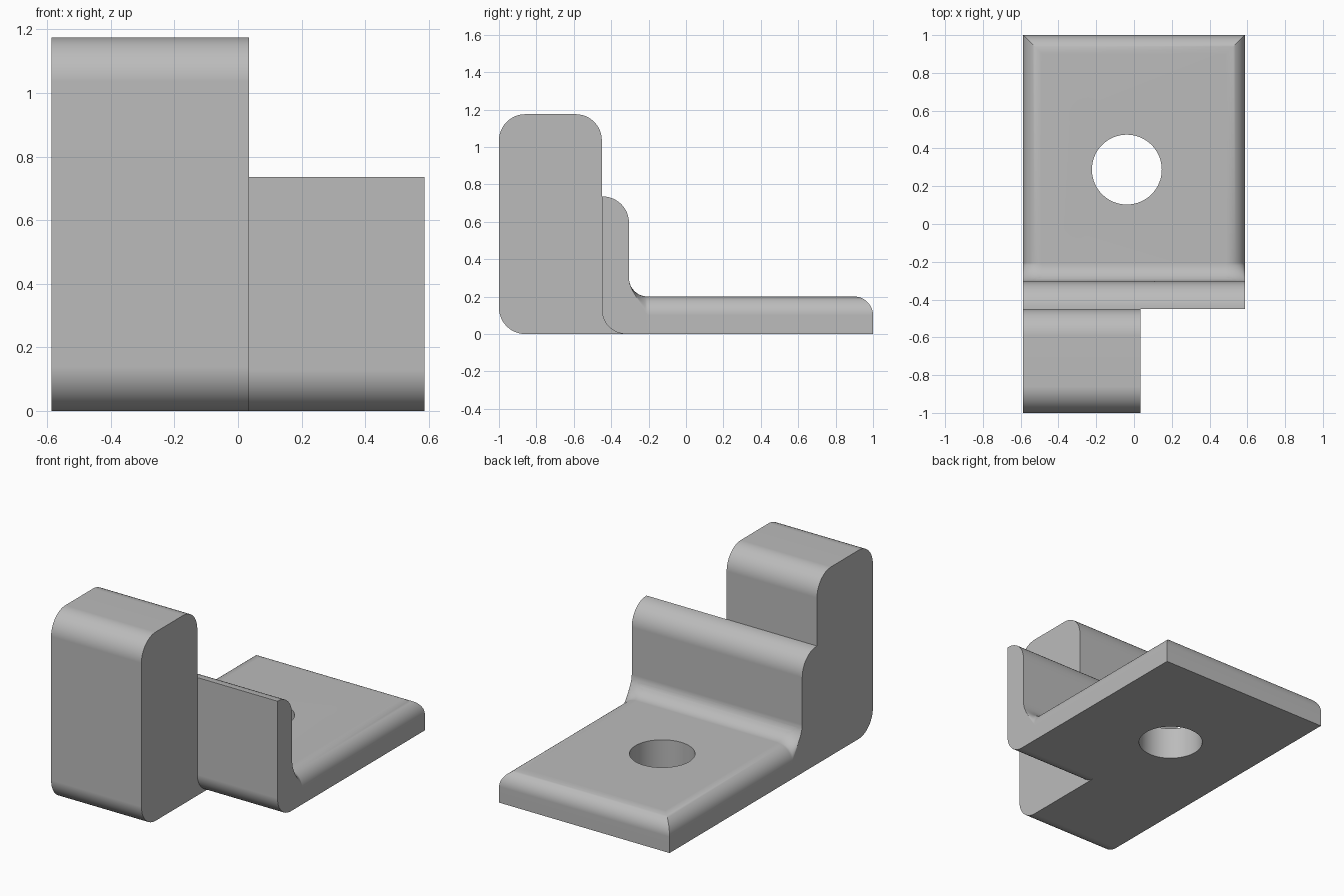
import bpy, bmesh
from math import sin, cos, pi, sqrt
from mathutils import Vector

cube = bpy.data.objects.get("Cube")
if cube:
    bpy.data.objects.remove(cube)

HALF = 0.587      # half width of the bracket
STEPS = 12        # segments per rounded corner

grey = bpy.data.materials.new("plain grey")
grey.use_nodes = True
grey.diffuse_color = (0.5, 0.5, 0.5, 1)
grey.node_tree.nodes["Principled BSDF"].inputs["Base Color"].default_value = (0.5, 0.5, 0.5, 1)


def finish(name, bm):
    bmesh.ops.recalc_face_normals(bm, faces=bm.faces)
    mesh = bpy.data.meshes.new(name)
    bm.to_mesh(mesh)
    bm.free()
    mesh.materials.append(grey)
    obj = bpy.data.objects.new(name, mesh)
    bpy.context.collection.objects.link(obj)
    return obj


def slab(name, x0, x1, corners):
    """Extrude a (y, z, radius) outline of right-angled corners along x."""
    points = []
    for i, (y, z, r) in enumerate(corners):
        p = Vector((y, z))
        if r == 0:
            points.append(p)
            continue
        a = (Vector(corners[i - 1][:2]) - p).normalized() * r
        b = (Vector(corners[(i + 1) % len(corners)][:2]) - p).normalized() * r
        for k in range(STEPS + 1):
            t = k / STEPS * pi / 2
            points.append(p + a * (1 - sin(t)) + b * (1 - cos(t)))
    bm = bmesh.new()
    face = bm.faces.new([bm.verts.new((x0, p.x, p.y)) for p in points])
    out = bmesh.ops.extrude_face_region(bm, geom=[face])
    moved = [v for v in out["geom"] if isinstance(v, bmesh.types.BMVert)]
    bmesh.ops.translate(bm, verts=moved, vec=(x1 - x0, 0, 0))
    return finish(name, bm)


def combine(target, other, operation):
    mod = target.modifiers.new(operation.lower(), "BOOLEAN")
    mod.object, mod.operation, mod.solver = other, operation, "EXACT"
    bpy.context.view_layer.objects.active = target
    bpy.ops.object.modifier_apply(modifier=mod.name)
    bpy.data.objects.remove(other)


# Plate with rounded side and back edges and a fillet running up the wall
WALL, TOP, R, FILLET = -0.305, 0.2, 0.1, 0.1
arc = [k / STEPS * pi / 2 for k in range(STEPS + 1)]
inset = [R * (1 - cos(a)) for a in arc]
columns = [-HALF + d for d in inset] + [HALF - d for d in reversed(inset)]
rows = [WALL - 0.01] + [WALL + FILLET * (1 - cos(a)) for a in arc] + [1 - d for d in reversed(inset)]


def drop(distance):
    """Fall of the rounded edge at a distance in from the side."""
    u = max(0, R - distance)
    return R - sqrt(max(0, R * R - u * u))


def height(x, y):
    reach = min(1, max(0, (y - WALL) / FILLET))
    rise = FILLET - sqrt(max(0, FILLET ** 2 - (FILLET * (1 - reach)) ** 2))
    side = drop(HALF - abs(x)) * reach ** 1.5
    return TOP + rise - max(side, drop(1 - y))


bm = bmesh.new()
grid = [[bm.verts.new((x, y, height(x, y))) for x in columns] for y in rows]
for low, high in zip(grid, grid[1:]):
    for i in range(len(columns) - 1):
        a, b, c, d = low[i], low[i + 1], high[i + 1], high[i]
        twist = a.co.z + c.co.z - b.co.z - d.co.z
        if abs(twist) < 1e-6:
            bm.faces.new((a, b, c, d))
        elif twist > 0:
            bm.faces.new((a, b, c))
            bm.faces.new((a, c, d))
        else:
            bm.faces.new((a, b, d))
            bm.faces.new((b, c, d))
rim = [e for e in bm.edges if e.is_boundary]
skirt = bmesh.ops.extrude_edge_only(bm, edges=rim)["geom"]
for v in skirt:
    if isinstance(v, bmesh.types.BMVert):
        v.co.z = 0
bmesh.ops.holes_fill(bm, edges=[e for e in bm.edges if e.is_boundary], sides=0)
bracket = finish("bracket", bm)

# Round hole through the plate
bpy.ops.mesh.primitive_cylinder_add(vertices=64, radius=0.185, depth=1, location=(-0.038, 0.288, 0.1))
combine(bracket, bpy.context.object, "DIFFERENCE")

# Upright wall across the full width
wall = slab("wall", -HALF, HALF, [(-0.45, 0, 0.13), (WALL, 0, 0), (WALL, 0.735, 0.14), (-0.45, 0.735, 0)])
combine(bracket, wall, "UNION")

# Tall block on one side, its foot reaching back under the wall
block = slab("block", -HALF, 0.035, [
    (-1, 0, 0.14), (-0.315, 0, 0), (-0.315, 0.3, 0), (-0.45, 0.3, 0),
    (-0.45, 1.175, 0.14), (-1, 1.175, 0.14)])
combine(bracket, block, "UNION")

# Clean up and shade
bm = bmesh.new()
bm.from_mesh(bracket.data)
bmesh.ops.remove_doubles(bm, verts=bm.verts, dist=1e-5)
bmesh.ops.dissolve_limit(bm, angle_limit=0.005, verts=bm.verts, edges=bm.edges)
bm.to_mesh(bracket.data)
bm.free()
bpy.ops.object.select_all(action="DESELECT")
bracket.select_set(True)
bpy.context.view_layer.objects.active = bracket
bpy.ops.object.shade_smooth_by_angle(angle=pi / 6)
bracket.modifiers.new("even shading", "WEIGHTED_NORMAL").keep_sharp = True
